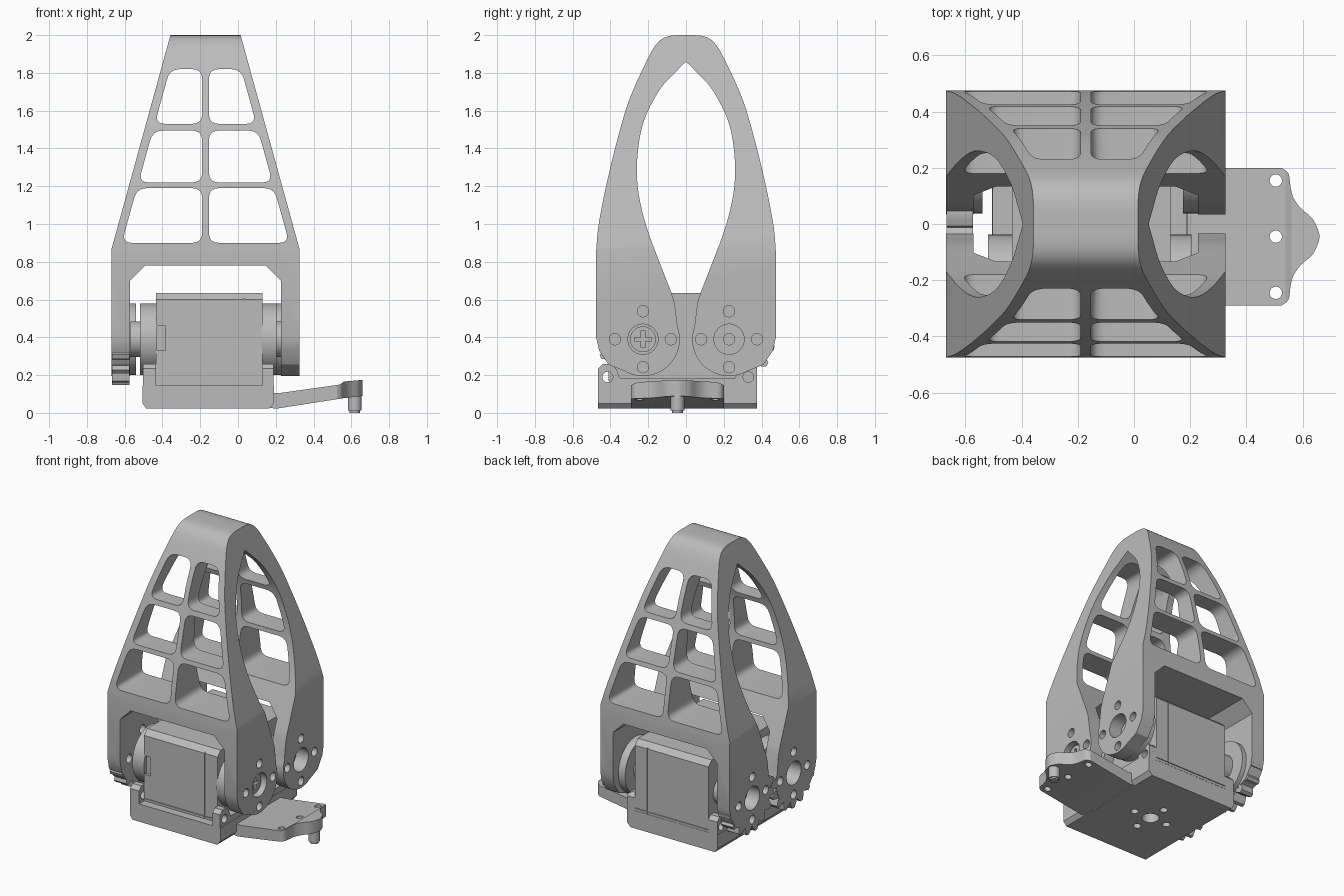
import bpy, bmesh
from math import cos, sin, pi, radians
from mathutils import Vector

cube = bpy.data.objects.get("Cube")
if cube:
    bpy.data.objects.remove(cube, do_unlink=True)

grey = bpy.data.materials.new("machined_grey")
grey.use_nodes = True
COLOR = (0.5, 0.5, 0.5, 1)
grey.diffuse_color = COLOR
grey.node_tree.nodes["Principled BSDF"].inputs["Base Color"].default_value = COLOR

PLACE = {"x": lambda a, b, d: (d, a, b),
         "y": lambda a, b, d: (a, d, b),
         "z": lambda a, b, d: (a, b, d)}


def prism(name, outline, axis, lo, hi):
    """Extrude a 2D outline along an axis from lo to hi."""
    bm = bmesh.new()
    rings = [[bm.verts.new(PLACE[axis](a, b, d)) for a, b in outline] for d in (lo, hi)]
    n = len(outline)
    for ring in rings:
        bm.faces.new(ring)
    for i in range(n):
        j = (i + 1) % n
        bm.faces.new((rings[0][i], rings[0][j], rings[1][j], rings[1][i]))
    bmesh.ops.recalc_face_normals(bm, faces=bm.faces)
    mesh = bpy.data.meshes.new(name)
    bm.to_mesh(mesh)
    bm.free()
    mesh.materials.append(grey)
    obj = bpy.data.objects.new(name, mesh)
    bpy.context.collection.objects.link(obj)
    return obj


def arc(cy, cz, r, start, end, n):
    angles = [radians(start + (end - start) * i / n) for i in range(n + 1)]
    return [(cy + r * cos(t), cz + r * sin(t)) for t in angles]


def cylinder(name, a, b, r, axis, lo, hi, n=40):
    return prism(name, arc(a, b, r, 0, 360, n)[:-1], axis, lo, hi)


def boolean(obj, cutter, operation="DIFFERENCE"):
    mod = obj.modifiers.new("cut", "BOOLEAN")
    mod.operation, mod.solver, mod.object = operation, "EXACT", cutter
    bpy.context.view_layer.objects.active = obj
    bpy.ops.object.modifier_apply(modifier=mod.name)
    bpy.data.objects.remove(cutter, do_unlink=True)


def curve(points, steps=4):
    """Smooth curve passing through the points."""
    p = [Vector(q) for q in [points[0]] + points + [points[-1]]]
    out = []
    for i in range(1, len(p) - 2):
        for s in range(steps):
            t = s / steps
            a, b, c, d = p[i - 1:i + 3]
            out.append(tuple(0.5 * (2 * b + (c - a) * t + (2 * a - 5 * b + 4 * c - d) * t * t
                                    + (3 * b - a - 3 * c + d) * t ** 3)))
    return out + [points[-1]]


def rounded(corners, r, n=5):
    """Polygon with softened corners."""
    out = []
    for i, c in enumerate(corners):
        c = Vector(c)
        a = c + (Vector(corners[i - 1]) - c).normalized() * r
        b = c + (Vector(corners[(i + 1) % len(corners)]) - c).normalized() * r
        for s in range(n + 1):
            t = s / n
            out.append(tuple(a * (1 - t) ** 2 + c * 2 * t * (1 - t) + b * t * t))
    return out


def mirrored(half, centre=0.0):
    return half + [(-a + 2 * centre, b) for a, b in reversed(half)]


MID = -0.172            # middle of the fingers across x
PY, PZ = 0.228, 0.39    # pivot of each finger

# Finger arch: side profile with a pointed opening, ending in two pivot lobes
outer = curve([(0, 2), (0.09, 1.995), (0.15, 1.96), (0.205, 1.87), (0.3, 1.66), (0.36, 1.46),
               (0.405, 1.28), (0.44, 1.12), (0.465, 0.98), (0.476, 0.85)])
lobe = [(0.476, 0.4), (0.46, 0.33), (0.41, 0.255)] + arc(PY, PZ, 0.195, -60, -200, 24)
inner = [(0.06, 0.58), (0.075, 0.63)] + curve([(0.18, 0.9), (0.225, 1.04), (0.256, 1.2), (0.257, 1.36),
                                             (0.225, 1.54), (0.14, 1.71), (0.05, 1.81), (0, 1.86)])
half = outer + lobe + inner
arch = prism("finger_arch", half + [(-y, z) for y, z in reversed(half[1:-1])], "x", MID - 0.497, MID + 0.497)

# Taper of the arch as seen from the front
boolean(arch, prism("taper", mirrored([(MID + 0.6, 0), (MID + 0.6, 0.5), (MID + 0.497, 0.5),
                                       (MID + 0.497, 0.87), (MID + 0.183, 2.01)], MID),
                    "y", -1, 1), "INTERSECT")

# Slot between the legs
boolean(arch, prism("slot", mirrored([(MID + 0.4, 0), (MID + 0.4, 0.7), (MID + 0.32, 0.78)], MID), "y", -1, 1))

# Lattice windows, two columns and three rows
for bottom, top in ((0.9, 1.19), (1.22, 1.495), (1.53, 1.82)):
    for side in (-1, 1):
        edge = [0.449 - (z - 0.88) * 0.277 for z in (bottom, top)]
        corners = [(0.018, bottom), (edge[0], bottom), (edge[1], top), (0.018, top)]
        boolean(arch, prism("window", rounded([(MID + side * x, z) for x, z in corners], 0.055), "y", -1, 1))

# Pivot bores and bolt holes through the legs
for side in (-1, 1):
    boolean(arch, cylinder("bore", side * PY, PZ, 0.08, "x", -1, 1))
    for k in range(4):
        y, z = side * PY + 0.148 * cos(k * pi / 2), PZ + 0.148 * sin(k * pi / 2)
        boolean(arch, cylinder("bolt_hole", y, z, 0.03, "x", -1, 1, 20))

# Gear teeth on the legs of one side
for side in (-1, 1):
    for k in range(16):
        t = (k + (0.5 if side > 0 else 0)) * pi / 8
        if sin(t) > 0.35:
            continue
        shape = [(0.18, 0.036), (0.2, 0.035), (0.222, 0.024), (0.243, 0.012)]
        shape = shape + [(r, -w) for r, w in reversed(shape)]
        prism("gear_tooth", [(side * (PY - r * cos(t) + w * sin(t)), PZ + r * sin(t) + w * cos(t))
                             for r, w in shape], "x", MID - 0.495, MID - 0.402)

# Servo body with chamfered ends
servo = prism("servo_body", [(-0.41, 0.146), (0.375, 0.146), (0.375, 0.6), (0.34, 0.635),
                             (-0.375, 0.635), (-0.41, 0.6)], "x", -0.435, 0.13)
for y in (-0.41, 0.375):
    boolean(servo, prism("seam", [(0.03, 0.1), (0.036, 0.1), (0.036, 0.7), (0.03, 0.7)], "y", y - 0.006, y + 0.006))
    boolean(servo, prism("seam", [(-0.5, 0.162), (0.2, 0.162), (0.2, 0.168), (-0.5, 0.168)], "y", y - 0.006, y + 0.006))
boolean(servo, prism("plug_recess", [(-0.45, 0.33), (-0.385, 0.33), (-0.385, 0.46), (-0.45, 0.46)], "y", -0.5, -0.39))

# Horn and idler discs on both sides of each pivot
DISCS = ((-PY, -0.52, -0.43), (-PY, 0.125, 0.205), (PY, -0.575, -0.54), (PY, 0.175, 0.232))
for y, lo, hi in DISCS:
    disc = cylinder("pivot_disc", y, PZ, 0.19, "x", lo, hi, 48)
    boolean(disc, cylinder("centre_hole", y, PZ, 0.03, "x", lo - 0.1, hi + 0.1, 20))
for y in (-PY, PY):
    for lo, hi in ((-0.57, -0.43), (0.12, 0.23)):
        hub = cylinder("pivot_hub", y, PZ, 0.095, "x", lo, hi)
        boolean(hub, cylinder("hub_bore", y, PZ, 0.03, "x", lo - 0.1, hi + 0.1, 20))

# Cross-head screw in the driven pivot
screw = cylinder("pivot_screw", -PY, PZ, 0.068, "x", 0.15, 0.29)
for dy, dz in ((0.045, 0.01), (0.01, 0.045)):
    boolean(screw, prism("cross", [(-PY - dy, PZ - dz), (-PY + dy, PZ - dz),
                                   (-PY + dy, PZ + dz), (-PY - dy, PZ + dz)], "x", 0.265, 0.4))

# Base cradle with mounting holes underneath
CY = -0.045
base = prism("base_floor", [(-0.505, 0.05), (-0.485, 0.022), (0.165, 0.022), (0.19, 0.05),
                            (0.19, 0.145), (-0.505, 0.145)], "y", -0.465, 0.375)
boolean(base, cylinder("base_bore", MID, CY, 0.055, "z", -0.1, 0.1))
for k in range(4):
    boolean(base, cylinder("base_hole", MID + 0.13 * cos(k * pi / 2), CY + 0.13 * sin(k * pi / 2),
                           0.025, "z", -0.1, 0.1, 20))

# Cradle side walls with a rounded ear at each end
ear = [(0.375, 0.1), (0.375, 0.235), (0.35, 0.26), (0.31, 0.26), (0.28, 0.235), (0.26, 0.185)]
wall = ear + [(2 * CY - y, z) for y, z in reversed(ear)]
for name, lo, hi in (("cradle_wall_right", -0.503, -0.435), ("cradle_wall_left", 0.13, 0.188)):
    side_wall = prism(name, wall, "x", lo, hi)
    for y in (-0.415, 0.33):
        boolean(side_wall, cylinder("ear_hole", y, 0.19, 0.028, "x", lo - 0.1, hi + 0.1, 20))

# Sloped mounting arm with a wavy end
wave = curve([(0.525, 0.245), (0.55, 0.225), (0.557, 0.18), (0.567, 0.14), (0.595, 0.1),
              (0.635, 0.065), (0.657, 0.02), (0.66, 0)], 3)
half = [(0.16, 0.245)] + wave
arm = prism("mounting_arm", [(x, CY + y) for x, y in half] + [(x, CY - y) for x, y in reversed(half[:-1])],
            "z", -0.1, 0.4)
boolean(arm, prism("arm_slope", [(0.15, 0.03), (0.2, 0.022), (0.56, 0.078), (0.7, 0.094), (0.7, 0.178),
                                 (0.56, 0.166), (0.54, 0.15), (0.22, 0.105), (0.15, 0.105)],
                   "y", -1, 1), "INTERSECT")
for k in (-1, 0, 1):
    boolean(arm, cylinder("arm_hole", 0.505, CY + 0.2 * k, 0.022, "z", -0.1, 0.4, 20))

# Locating pin below the arm
cylinder("arm_pin", 0.618, CY, 0.036, "z", 0.012, 0.12, 32)
cylinder("arm_pin_tip", 0.618, CY, 0.028, "z", 0.0, 0.02, 32)

# Smooth curved surfaces while keeping hard edges
bpy.ops.object.select_all(action="DESELECT")
for obj in bpy.context.collection.objects:
    if obj.type == "MESH" and grey.name in obj.data.materials:
        obj.select_set(True)
        bpy.context.view_layer.objects.active = obj
bpy.ops.object.shade_smooth_by_angle(angle=radians(30))
